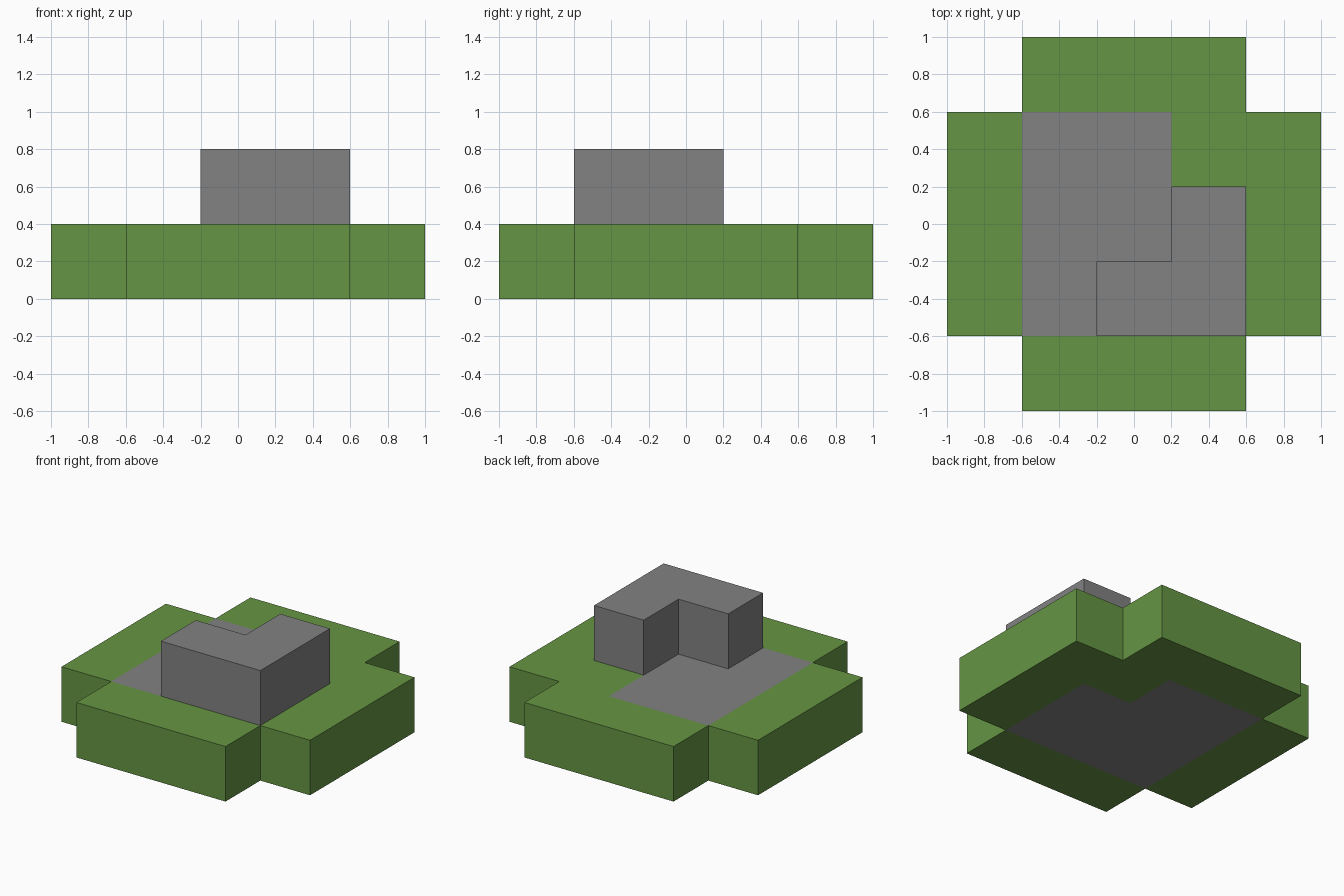
import bpy, bmesh, math
from mathutils import Vector

cube = bpy.data.objects.get("Cube")
if cube:
    bpy.data.objects.remove(cube, do_unlink=True)

CELL = 0.4

# Floor plans, back row first: G grass, S stone, . empty
GROUND = [".GGG.",
          "GSSGG",
          "GSSSG",
          "GSSSG",
          ".GGG."]
UPPER = [".....",
         ".....",
         "...W.",
         "..WW.",
         "....."]


def material(name, color):
    mat = bpy.data.materials.new(name)
    mat.use_nodes = True
    mat.diffuse_color = (*color, 1)
    mat.node_tree.nodes["Principled BSDF"].inputs["Base Color"].default_value = (*color, 1)
    return mat


grass = material("grass green", (0.130, 0.301, 0.056))
stone = material("stone grey", (0.223, 0.223, 0.223))

# Filled cells by column, row and layer
cells = {}
for layer, plan in enumerate((GROUND, UPPER)):
    for row, line in enumerate(reversed(plan)):
        for col, kind in enumerate(line):
            if kind != ".":
                cells[col, row, layer] = kind


def build_part(name, kind, mat):
    """Make the exposed skin of all cells of one kind, merged into large flat faces."""
    bm = bmesh.new()
    for cell, cell_kind in cells.items():
        if cell_kind != kind:
            continue
        centre = Vector((cell[0] - 2, cell[1] - 2, cell[2] + 0.5)) * CELL
        for axis in range(3):
            for side in (-1, 1):
                step = [0, 0, 0]
                step[axis] = side
                if tuple(c + s for c, s in zip(cell, step)) in cells:
                    continue
                normal = Vector(step)
                u = Vector([float(i == (axis + 1) % 3) for i in range(3)])
                v = normal.cross(u)
                corners = [normal + a * u + b * v
                           for a, b in ((-1, -1), (1, -1), (1, 1), (-1, 1))]
                bm.faces.new([bm.verts.new(centre + c * CELL / 2) for c in corners])
    bmesh.ops.remove_doubles(bm, verts=bm.verts, dist=0.001)
    bmesh.ops.dissolve_limit(bm, angle_limit=math.radians(1),
                             verts=bm.verts, edges=bm.edges)
    mesh = bpy.data.meshes.new(name)
    bm.to_mesh(mesh)
    bm.free()
    mesh.materials.append(mat)
    obj = bpy.data.objects.new(name, mesh)
    bpy.context.collection.objects.link(obj)
    return obj


build_part("grass_base", "G", grass)
build_part("stone_floor", "S", stone)
build_part("stone_corner_wall", "W", stone)
